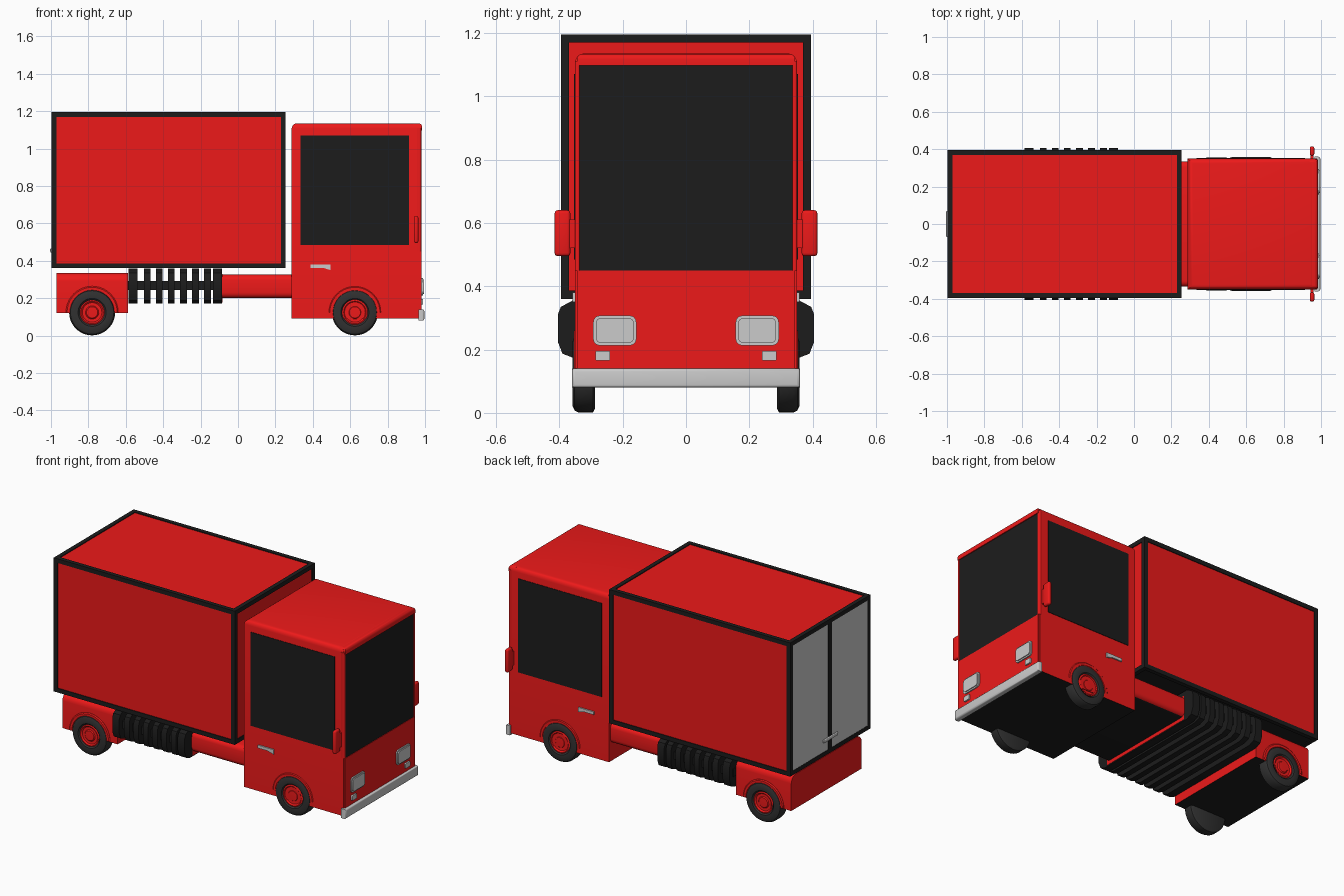
import bpy, bmesh, math
from mathutils import Vector

if "Cube" in bpy.data.objects:
    bpy.data.objects.remove(bpy.data.objects["Cube"])


def material(name, rgb):
    m = bpy.data.materials.new(name)
    m.diffuse_color = (*rgb, 1)
    m.use_nodes = True
    m.node_tree.nodes["Principled BSDF"].inputs["Base Color"].default_value = m.diffuse_color
    return m


RED = material("red_paint", (0.85, 0.01, 0.01))
BLACK = material("black", (0.012, 0.012, 0.012))
RUBBER = material("rubber", (0.03, 0.03, 0.03))


def finish(name, bm, mat=None, mirror=False, black_floor=False):
    bmesh.ops.remove_doubles(bm, verts=bm.verts, dist=1e-5)
    bmesh.ops.recalc_face_normals(bm, faces=bm.faces)
    me = bpy.data.meshes.new(name)
    if mat:
        me.materials.append(mat)
    if black_floor:
        me.materials.append(BLACK)
        bm.normal_update()
        for f in bm.faces:
            if f.normal.z < -0.95:
                f.material_index = 1
    bm.to_mesh(me)
    bm.free()
    ob = bpy.data.objects.new(name, me)
    bpy.context.collection.objects.link(ob)
    if mirror:
        mod = ob.modifiers.new("mirror", 'MIRROR')
        mod.use_axis = (False, True, False)
    bpy.ops.object.select_all(action='DESELECT')
    ob.select_set(True)
    bpy.context.view_layer.objects.active = ob
    bpy.ops.object.shade_smooth_by_angle(angle=math.radians(35))
    return ob


def add_box(bm, lo, hi):
    vs = bmesh.ops.create_cube(bm, size=1)["verts"]
    for v in vs:
        v.co = Vector([l + (c + 0.5) * (h - l) for c, l, h in zip(v.co, lo, hi)])


def box(name, lo, hi, mat=None, r=0, edges=lambda a, b: True, seg=3, **kw):
    """Box between two corners, rounding the edges chosen by the test."""
    bm = bmesh.new()
    add_box(bm, lo, hi)
    if r:
        es = [e for e in bm.edges if edges(e.verts[0].co, e.verts[1].co)]
        bmesh.ops.bevel(bm, geom=es, offset=r, segments=seg, profile=0.5, affect='EDGES')
    return finish(name, bm, mat, **kw)


def add_prism(bm, pts, depth):
    """Closed outline of 3D points, extruded by a vector."""
    f = bm.faces.new([bm.verts.new(p) for p in pts])
    out = bmesh.ops.extrude_face_region(bm, geom=[f], use_keep_orig=True)
    bmesh.ops.translate(bm, vec=depth, verts=[v for v in out["geom"] if isinstance(v, bmesh.types.BMVert)])


def lathe(name, profile, x, z, mat, angle=2 * math.pi, steps=36, closed=False):
    """Revolve (radius, y) points about a wheel axle; mirrored to both sides."""
    bm = bmesh.new()
    vs = [bm.verts.new((x + r, y, z)) for r, y in profile]
    pairs = list(zip(vs, vs[1:])) + ([(vs[-1], vs[0])] if closed else [])
    es = [bm.edges.new(p) for p in pairs]
    bmesh.ops.spin(bm, geom=vs + es, cent=(x, 0, z), axis=(0, -1, 0), angle=angle, steps=steps)
    return finish(name, bm, mat, mirror=True)


def along_x(a, b):
    return abs(a.x - b.x) > 0.01


# Cargo box: red body with black edge frame
X, Y, Z, T = (-0.997, 0.255), (-0.395, 0.395), (0.36, 1.195), 0.026
I = 0.005
box("cargo_body", (X[0] + I, Y[0] + I, Z[0] + I), (X[1] - I, Y[1] - I, Z[1] - I), RED, black_floor=True)
bm = bmesh.new()
rng = (X, Y, Z)
for axis in range(3):
    u, v = [a for a in range(3) if a != axis]
    for su in (0, 1):
        for sv in (0, 1):
            lo, hi = [0] * 3, [0] * 3
            lo[axis], hi[axis] = rng[axis]
            for a, s in ((u, su), (v, sv)):
                lo[a] = rng[a][1] - T if s else rng[a][0]
                hi[a] = lo[a] + T
            add_box(bm, lo, hi)
me_frame = bpy.data.meshes.new("cargo_frame")
me_frame.materials.append(BLACK)
bm.to_mesh(me_frame)
bm.free()
bpy.context.collection.objects.link(bpy.data.objects.new("cargo_frame", me_frame))

# Rear doors
box("rear_door", (-0.995, 0.018, 0.386), (-0.98, 0.369, 1.169), mirror=True)
box("door_post", (-0.997, -0.018, 0.386), (-0.98, 0.018, 1.169), BLACK)
box("rear_door_latch", (-1.004, -0.07, 0.445), (-0.994, 0.07, 0.465), r=0.004)

# Cab shell, roof lip and lower front panel
box("cab", (0.287, -0.35, 0.09), (0.974, 0.35, 1.135), RED, r=0.028,
    edges=lambda a, b: a.z > 1 and b.z > 1, seg=4, black_floor=True)
box("roof_lip", (0.93, -0.345, 1.097), (0.984, 0.345, 1.134), RED, r=0.018,
    edges=lambda a, b: a.z > 1.12 and b.z > 1.12, seg=4)
box("lower_front_panel", (0.96, -0.345, 0.09), (0.981, 0.345, 0.45), RED, black_floor=True)
box("front_pillar", (0.955, 0.335, 0.45), (0.98, 0.351, 1.11), RED, r=0.006, edges=lambda a, b: abs(a.z - b.z) > 0.1,
    mirror=True)

# Windows
box("windscreen", (0.96, -0.336, 0.45), (0.978, 0.336, 1.097), BLACK)
box("side_window", (0.335, 0.34, 0.485), (0.915, 0.353, 1.07), BLACK, mirror=True)

# Door handles
bm = bmesh.new()
add_prism(bm, [(x, 0.345, z) for x, z in
               ((0.387, 0.362), (0.387, 0.38), (0.495, 0.38), (0.495, 0.35), (0.455, 0.362))], (0, 0.013, 0))
finish("door_handle", bm, mirror=True)

# Wing mirrors
box("wing_mirror", (0.94, 0.365, 0.495), (0.964, 0.415, 0.64), RED, r=0.01, mirror=True)
box("mirror_arm", (0.945, 0.345, 0.52), (0.96, 0.37, 0.61), RED, mirror=True)

# Lamps and bumper


def edge_x(a, b):
    return along_x(a, b)


box("headlight_rim", (0.97, 0.157, 0.213), (0.988, 0.293, 0.307), r=0.02, edges=edge_x, seg=4, mirror=True)
box("headlight", (0.97, 0.165, 0.221), (0.994, 0.285, 0.299), r=0.016, edges=edge_x, seg=4, mirror=True)
box("fog_light", (0.97, 0.24, 0.165), (0.99, 0.286, 0.196), r=0.005, edges=edge_x, mirror=True)
box("bumper", (0.965, -0.36, 0.08), (0.996, 0.36, 0.14), r=0.01,
    edges=lambda a, b: a.x > 0.98 and b.x > 0.98)

# Chassis: rear block, rounded beam and end flange
box("rear_chassis", (-0.97, -0.347, 0.12), (-0.588, 0.347, 0.335), RED, r=0.045,
    edges=lambda a, b: along_x(a, b) and a.z > 0.3, seg=5, black_floor=True)
box("chassis_beam", (-0.085, -0.335, 0.2), (0.29, 0.335, 0.326), RED, r=0.03, edges=along_x, seg=4,
    black_floor=True)
box("beam_flange", (-0.094, -0.33, 0.178), (-0.083, 0.33, 0.33), RED)

# Black ribs with slab core
half = [(0.352, 0.358), (0.395, 0.335), (0.405, 0.31), (0.405, 0.225), (0.39, 0.187), (0.352, 0.172)]
outline = half + [(-y, z) for y, z in reversed(half)]
bm = bmesh.new()
for i in range(8):
    x0 = -0.572 + i * 0.0645
    w = 0.048 if i in (0, 7) else 0.036
    x0 = -0.585 if i == 0 else -0.133 if i == 7 else x0 + 0.004
    add_prism(bm, [(x0, y, z) for y, z in outline], (w, 0, 0))
finish("tank_ribs", bm, BLACK)
box("tank_core", (-0.59, -0.375, 0.243), (-0.085, 0.375, 0.291), BLACK)

# Wheels and wheel arches
tyre = [(0.0, 0.288), (0.112, 0.288), (0.123, 0.294), (0.123, 0.34), (0.116, 0.352),
        (0.1, 0.359), (0.075, 0.357), (0.064, 0.345)]
hub = [(0.066, 0.352), (0.06, 0.354), (0.052, 0.347), (0.036, 0.346), (0.03, 0.352), (0.0, 0.353)]
arch = [(0.12, 0.3), (0.12, 0.354), (0.134, 0.354), (0.14, 0.349), (0.14, 0.3)]
for pos, x in (("front", 0.625), ("rear", -0.78)):
    lathe(pos + "_tyre", tyre, x, 0.124, RUBBER)
    lathe(pos + "_hub", hub, x, 0.124, RED)
    lathe(pos + "_wheel_arch", arch, x, 0.124, RED, angle=math.pi, steps=20, closed=True)
